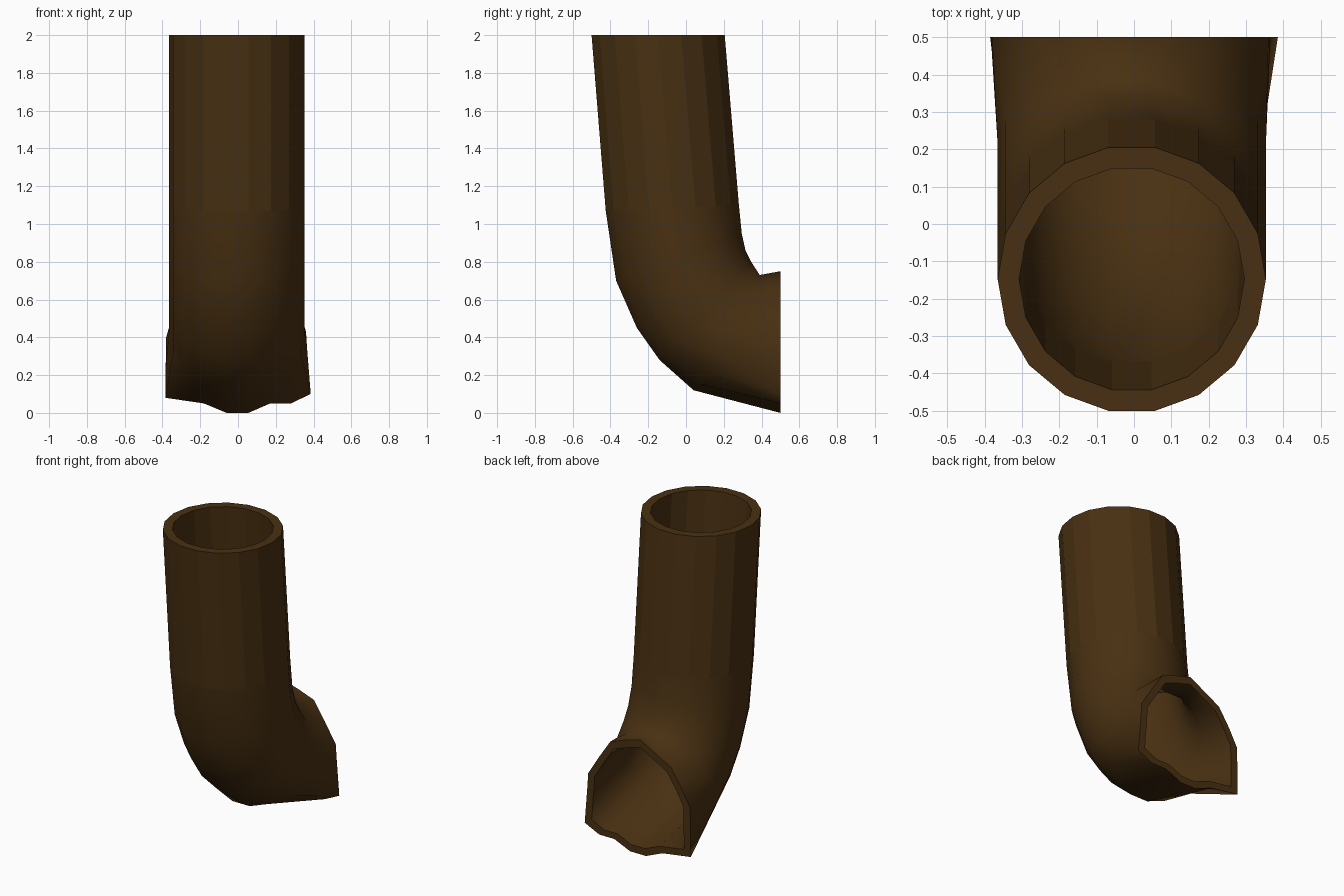
import bpy, bmesh, math

if "Cube" in bpy.data.objects:
    bpy.data.objects.remove(bpy.data.objects["Cube"])

N = 18
CX, RX = -0.006, 0.359
WALL = 0.84  # inner radius as a share of the outer radius

# Side profile: (front y, front z, back y, back z) of each ring down the bend
RINGS = [
    (-.50, 2.0, .205, 2.0),
    (-.425, 1.07, .28, 1.10),
    (-.37, .70, .295, .95),
    (-.26, .45, .315, .86),
    (-.14, .28, .345, .80),
    (.04, .12, .39, .73),
]
# Uneven mouth outline at y = 0.5 (x, z), starting on the right side
MOUTH = [(.365, .35), (.36, .43), (.28, .56), (.20, .68), (.09, .72), (-.02, .75),
         (-.13, .69), (-.24, .63), (-.32, .51), (-.38, .40), (-.383, .24), (-.385, .08),
         (-.18, .05), (-.06, 0), (.055, 0), (.17, .05), (.28, .05), (.385, .10)]

brown = bpy.data.materials.new("dark brown")
brown.diffuse_color = (0.066, 0.030, 0.006, 1)
brown.use_nodes = True
brown.node_tree.nodes["Principled BSDF"].inputs["Base Color"].default_value = brown.diffuse_color

bm = bmesh.new()


def skin(scale, mouth_scale):
    """One wall of the pipe: a list of vertex rings from the top to the mouth."""
    rings = []
    for fy, fz, by, bz in RINGS:
        my, mz = (fy + by) / 2, (fz + bz) / 2
        hy, hz = (by - fy) / 2, (bz - fz) / 2
        ring = []
        for k in range(N):
            a = 2 * math.pi * k / N
            s = math.sin(a) / math.cos(math.pi / N) * scale
            ring.append(bm.verts.new((CX + RX * scale * math.cos(a), my + hy * s, mz + hz * s)))
        # keep the cut top level
        rings.append(ring)
    rings.append([bm.verts.new((x * mouth_scale, .5, .36 + (z - .36) * mouth_scale))
                  for x, z in MOUTH])
    return rings


def bridge(a, b, smooth):
    for k in range(N):
        j = (k + 1) % N
        f = bm.faces.new((a[k], a[j], b[j], b[k]))
        f.smooth = smooth


# Outer and inner walls: faceted straight length, smooth bend
outer, inner = skin(1, 1), skin(WALL, .87)
for wall in (outer, inner):
    for i in range(len(wall) - 1):
        bridge(wall[i], wall[i + 1], i > 0)

# Flat rims at the top and the mouth
bridge(outer[0], inner[0], False)
bridge(outer[-1], inner[-1], False)

bmesh.ops.recalc_face_normals(bm, faces=bm.faces)
mesh = bpy.data.meshes.new("bent_pipe")
bm.to_mesh(mesh)
bm.free()
mesh.materials.append(brown)
pipe = bpy.data.objects.new("bent_pipe", mesh)
bpy.context.collection.objects.link(pipe)
